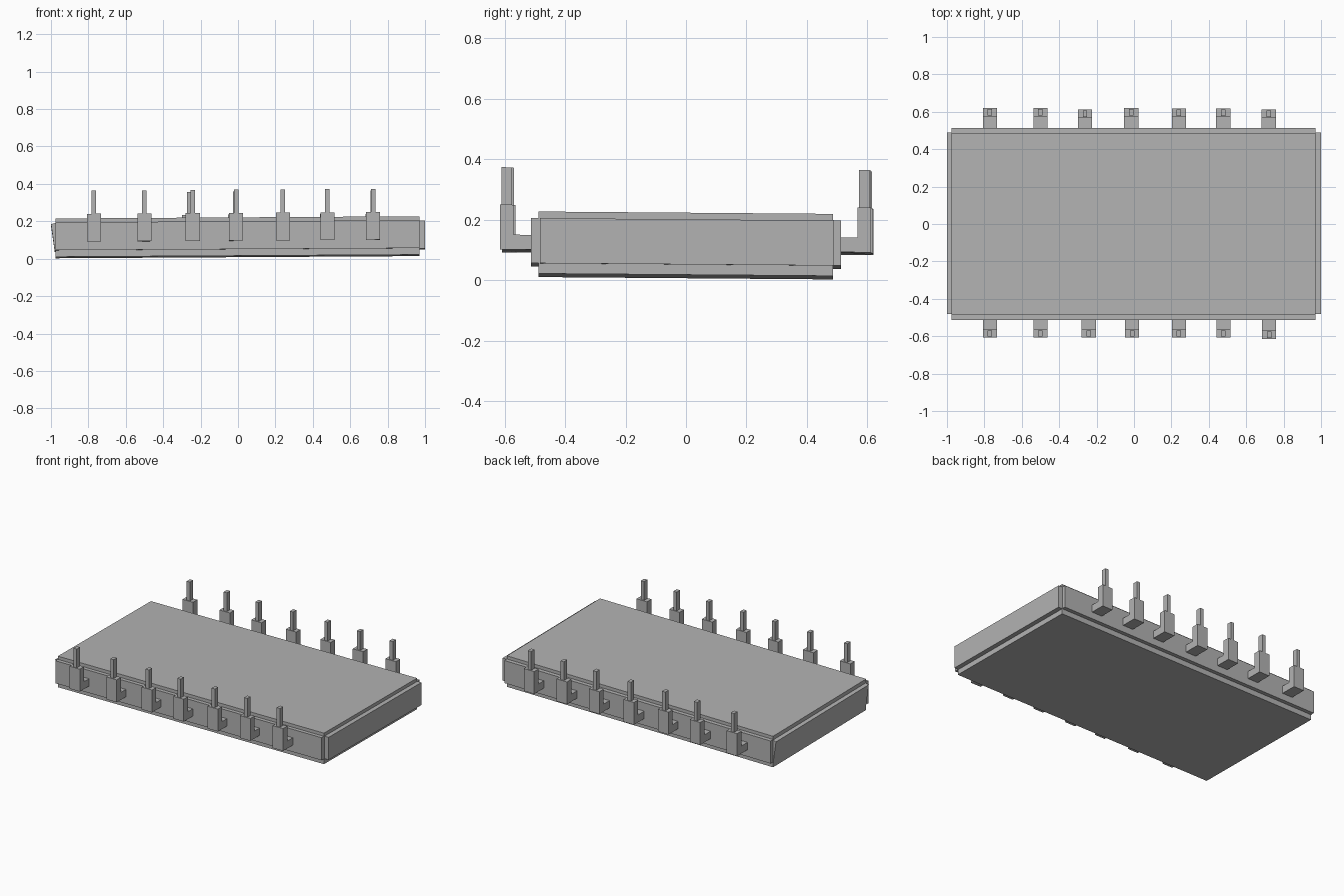
import bpy, bmesh
from mathutils import Matrix

if "Cube" in bpy.data.objects:
    bpy.data.objects.remove(bpy.data.objects["Cube"])

grey = bpy.data.materials.new("plain grey")
grey.diffuse_color = (0.45, 0.45, 0.45, 1)
grey.use_nodes = True
grey.node_tree.nodes["Principled BSDF"].inputs["Base Color"].default_value = grey.diffuse_color

HEX = [(0, 2, 3, 1), (4, 5, 7, 6), (0, 1, 5, 4), (2, 6, 7, 3), (0, 4, 6, 2), (1, 3, 7, 5)]


def add_box(bm, x, y, z):
    """Axis-aligned box from (min, max) pairs."""
    v = [bm.verts.new((a, b, c)) for a in x for b in y for c in z]
    for f in HEX:
        bm.faces.new([v[i] for i in f])
    return v


def finish(bm, name):
    # the whole package leans very slightly up towards +x and -y
    bmesh.ops.transform(bm, verts=bm.verts, matrix=Matrix((
        (1, 0, 0, 0), (0, 1, 0, 0), (0.006, -0.008, 1, 0), (0, 0, 0, 1))))
    bmesh.ops.recalc_face_normals(bm, faces=bm.faces)
    mesh = bpy.data.meshes.new(name)
    bm.to_mesh(mesh)
    bm.free()
    mesh.materials.append(grey)
    ob = bpy.data.objects.new(name, mesh)
    bpy.context.collection.objects.link(ob)


def box(name, x, y, z):
    bm = bmesh.new()
    v = add_box(bm, x, y, z)
    return bm, v


# Main body block with top and bottom faces
bm, _ = box("body", (-0.977, 0.97), (-0.487, 0.486), (0.012, 0.217))
finish(bm, "body")

# Long side walls, set slightly proud of the body
for name, y in (("front_wall", (-0.512, -0.48)), ("back_wall", (0.48, 0.512))):
    bm, _ = box(name, (-0.977, 0.97), y, (0.047, 0.196))
    finish(bm, name)

# Right end wall
bm, _ = box("right_end", (0.965, 1.0), (-0.482, 0.488), (0.046, 0.195))
finish(bm, "right_end")

# Left end wall, leaning outwards at the top
bm, v = box("left_end", (-1.0, -0.965), (-0.482, 0.488), (0.046, 0.195))
for vert in v:
    if vert.co.x < -0.99:
        vert.co.x, vert.co.z = (-0.98, 0.046) if vert.co.z < 0.1 else (-1.0, 0.187)
finish(bm, "left_end")

# Two rows of bent leads: foot and shoulder as one L profile, thin tip on top
ROWS = {
    "front": (-1, (-0.77, -0.50, -0.242, -0.01, 0.24, 0.478, 0.722),
              (0.608, 0.608, 0.608, 0.608, 0.608, 0.608, 0.615)),
    "back": (1, (-0.77, -0.50, -0.262, -0.015, 0.24, 0.477, 0.72),
             (0.62, 0.62, 0.612, 0.62, 0.617, 0.617, 0.612)),
}
for row, (side, xs, outs) in ROWS.items():
    for n, (x, out) in enumerate(zip(xs, outs), 1):
        bm = bmesh.new()
        inner = out - 0.045
        profile = [(0.505, 0.092), (out, 0.092), (out, 0.24),
                   (inner, 0.24), (inner, 0.141), (0.505, 0.141)]
        face = bm.faces.new([bm.verts.new((x - 0.038, side * y, z)) for y, z in profile])
        ext = bmesh.ops.extrude_face_region(bm, geom=[face])["geom"]
        bmesh.ops.translate(bm, vec=(0.076, 0, 0),
                            verts=[g for g in ext if isinstance(g, bmesh.types.BMVert)])
        mid = (out + inner) / 2
        add_box(bm, (x - 0.012, x + 0.012),
                sorted((side * (mid - 0.017), side * (mid + 0.017))), (0.238, 0.364))
        finish(bm, f"{row}_lead_{n}")
